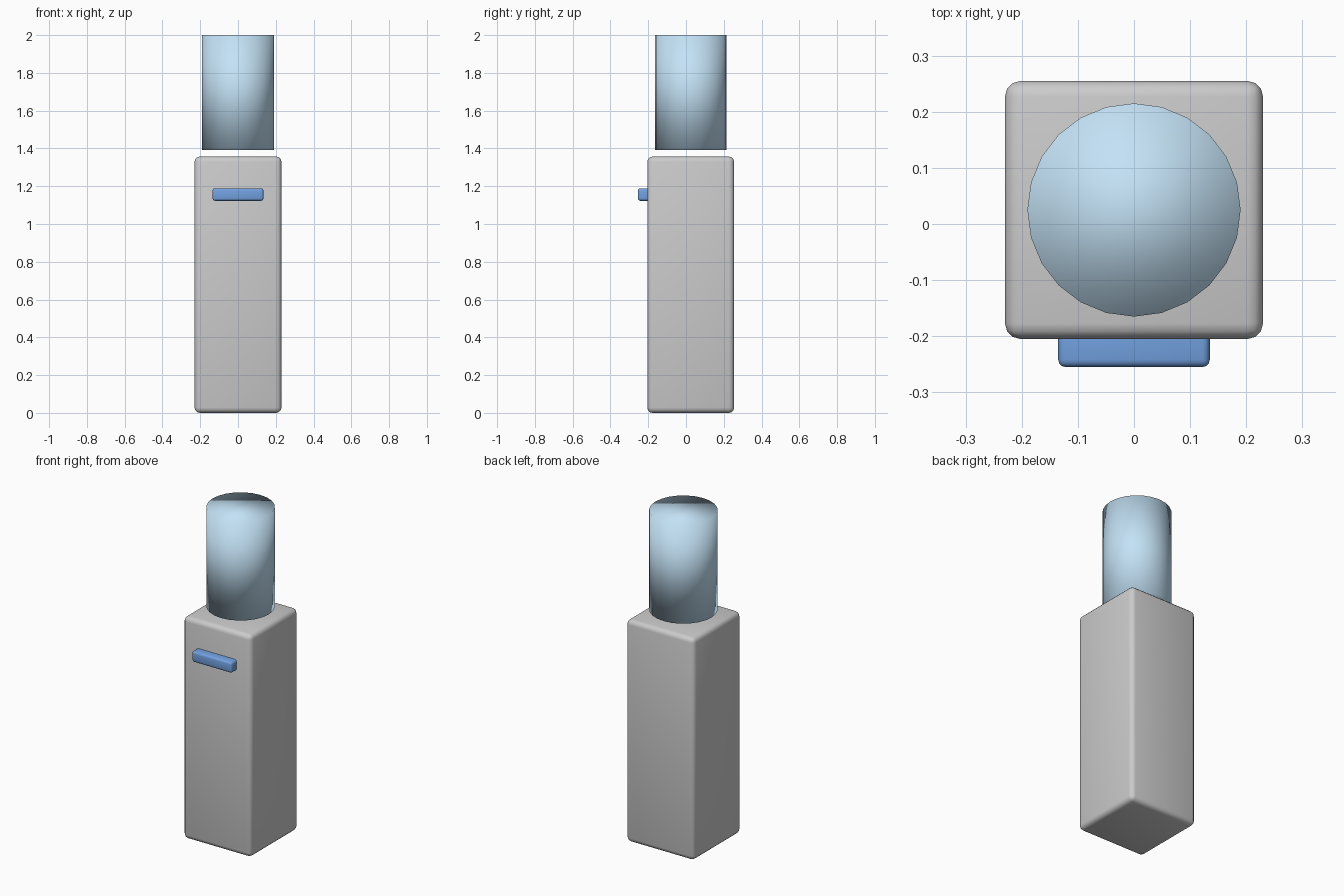
import bpy

if "Cube" in bpy.data.objects:
    bpy.data.objects.remove(bpy.data.objects["Cube"])


def paint(obj, name, rgb):
    mat = bpy.data.materials.new(name)
    mat.diffuse_color = (*rgb, 1.0)
    mat.use_nodes = True
    mat.node_tree.nodes["Principled BSDF"].inputs["Base Color"].default_value = mat.diffuse_color
    obj.data.materials.append(mat)


def rounded_box(name, lo, hi, radius):
    size = [b - a for a, b in zip(lo, hi)]
    centre = [(a + b) / 2 for a, b in zip(lo, hi)]
    bpy.ops.mesh.primitive_cube_add(size=1, location=centre)
    obj = bpy.context.object
    obj.name = name
    obj.scale = size
    bpy.ops.object.transform_apply(location=False, rotation=False, scale=True)
    bevel = obj.modifiers.new("rounded_edges", "BEVEL")
    bevel.width = radius
    bevel.segments = 3
    bpy.ops.object.shade_smooth()
    return obj


# Cabinet of the water dispenser
rounded_box("cabinet", (-0.23, -0.205, 0.0), (0.23, 0.255, 1.357), 0.028)

# Tap bar on the front
tap = rounded_box("tap_bar", (-0.135, -0.255, 1.123), (0.135, -0.165, 1.189), 0.013)
paint(tap, "tap_blue", (0.17, 0.36, 0.75))

# Water bottle hovering just above the cabinet, smooth all over
bpy.ops.mesh.primitive_cylinder_add(vertices=24, radius=0.19, depth=0.607,
                                    location=(0, 0.025, 1.6965))
bottle = bpy.context.object
bottle.name = "water_bottle"
bpy.ops.object.shade_smooth()
paint(bottle, "bottle_blue", (0.55, 0.76, 0.92))
